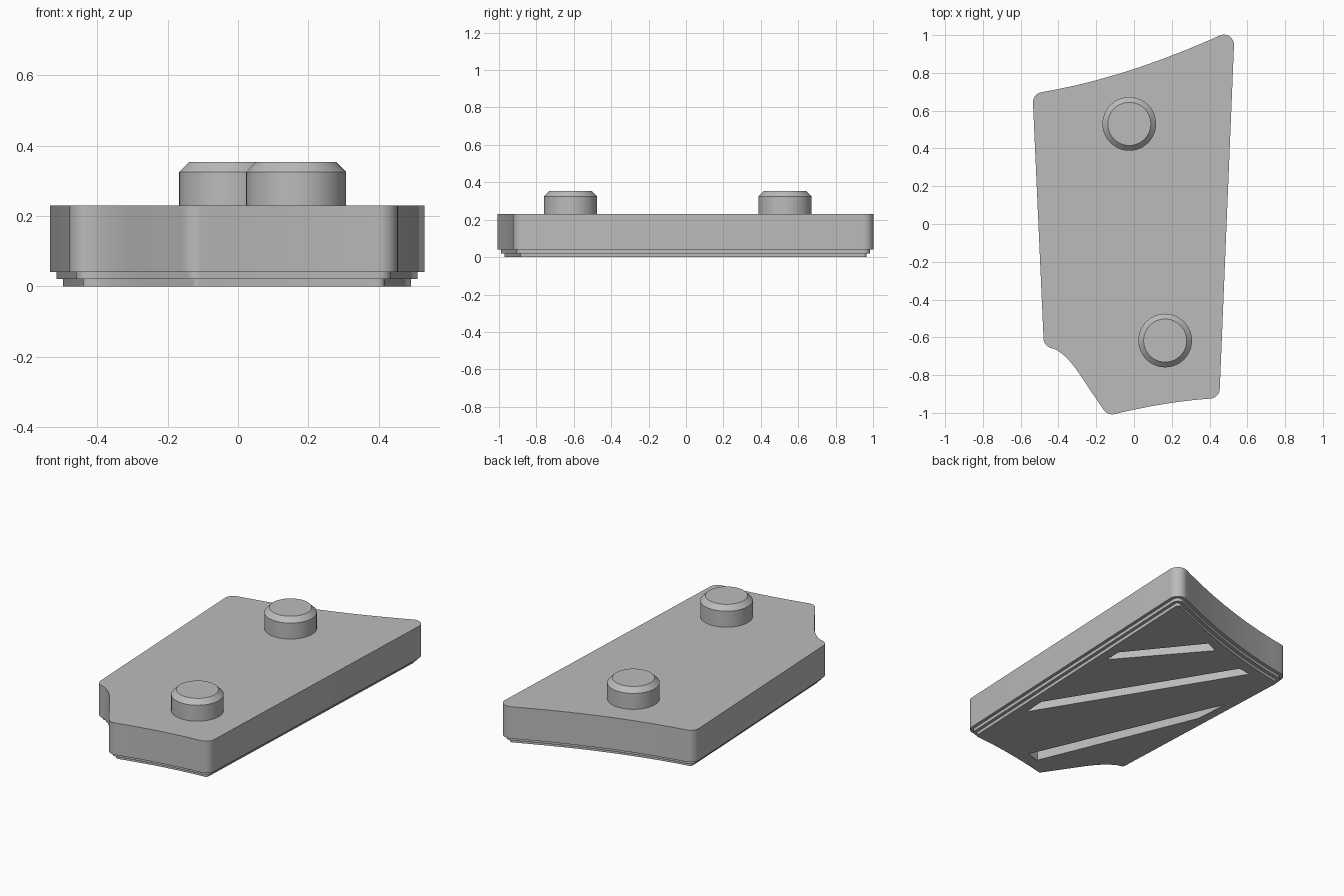
import bpy
import bmesh
import math
from mathutils import Vector

if "Cube" in bpy.data.objects:
    bpy.data.objects.remove(bpy.data.objects["Cube"], do_unlink=True)

grey = bpy.data.materials.new("plain grey")
grey.use_nodes = True
GREY = (0.5, 0.5, 0.5, 1)
grey.diffuse_color = GREY
grey.node_tree.nodes["Principled BSDF"].inputs["Base Color"].default_value = GREY


def bezier(a, b, c, steps):
    """Points of a quadratic curve, without its last point."""
    a, b, c = Vector(a), Vector(b), Vector(c)
    return [a * (1 - t) ** 2 + b * 2 * t * (1 - t) + c * t * t
            for t in (i / steps for i in range(steps))]


def fillet(prev, corner, nxt, radius, steps=8):
    """Round one convex corner with a circular arc."""
    d1, d2 = (prev - corner).normalized(), (nxt - corner).normalized()
    half = d1.angle(d2) / 2
    centre = corner + (d1 + d2).normalized() * radius / math.sin(half)
    start = corner + d1 * radius / math.tan(half) - centre
    end = corner + d2 * radius / math.tan(half) - centre
    sweep = math.pi - 2 * half
    return [centre + (start * math.sin((1 - t) * sweep) + end * math.sin(t * sweep)) / math.sin(sweep)
            for t in (i / steps for i in range(steps + 1))]


def inset(points, amount):
    """Move a counter-clockwise outline inwards."""
    out = []
    for i, p in enumerate(points):
        e1 = (p - points[i - 1]).normalized()
        e2 = (points[(i + 1) % len(points)] - p).normalized()
        n1, n2 = Vector((-e1.y, e1.x)), Vector((-e2.y, e2.x))
        m = (n1 + n2).normalized()
        out.append(p + m * amount / m.dot(n1))
    return out


def loft(name, layers):
    """Skin a stack of (outline, height) rings and cap both ends."""
    bm = bmesh.new()
    rings = [[bm.verts.new((p[0], p[1], z)) for p in ring] for ring, z in layers]
    count = len(rings[0])
    for low, high in zip(rings, rings[1:]):
        for i in range(count):
            j = (i + 1) % count
            bm.faces.new((low[i], low[j], high[j], high[i]))
    bm.faces.new(rings[0][::-1])
    bm.faces.new(rings[-1])
    bmesh.ops.recalc_face_normals(bm, faces=bm.faces)
    mesh = bpy.data.meshes.new(name)
    bm.to_mesh(mesh)
    bm.free()
    mesh.materials.append(grey)
    obj = bpy.data.objects.new(name, mesh)
    bpy.context.collection.objects.link(obj)
    return obj


def activate(obj):
    bpy.ops.object.select_all(action="DESELECT")
    obj.select_set(True)
    bpy.context.view_layer.objects.active = obj


def smooth(obj):
    activate(obj)
    bpy.ops.object.shade_smooth_by_angle(angle=math.radians(25))


# Plate outline: straight sides, bowed ends and a scooped corner
back_left, back_right = (-0.537, 0.69), (0.533, 1.034)
front_left, front_right = (-0.14, -1.015), (0.452, -0.922)
notch = (-0.477, -0.648)
scoop = bezier((-0.42, -0.662), (-0.36, -0.69), (-0.295, -0.785), 8) + [Vector((-0.295, -0.785))]
path = ([Vector(back_left), Vector(notch)] + scoop
        + bezier(front_left, (0.19, -0.933), front_right, 8)
        + [Vector(front_right)]
        + bezier(back_right, (-0.04, 0.765), back_left, 9))
corners = [Vector(c) for c in (back_left, back_right, front_left, front_right, notch)]

outline = []
for i, p in enumerate(path):
    if any((p - c).length < 1e-5 for c in corners):
        outline += fillet(path[i - 1], p, path[(i + 1) % len(path)], 0.054)
    else:
        outline.append(p)

# Plate body with two small steps around its foot
foot, step = inset(outline, 0.038), inset(outline, 0.019)
plate = loft("plate", [(foot, 0), (foot, 0.02), (step, 0.02), (step, 0.04),
                       (outline, 0.04), (outline, 0.23)])

# Diagonal slots cut into the underside
slots = [
    [(0.404, 0.243), (0.406, 0.347), (0.084, 0.747), (0.003, 0.712)],
    [(0.374, -0.497), (0.38, -0.356), (-0.232, 0.643), (-0.315, 0.635)],
    [(-0.023, -0.872), (0.059, -0.852), (-0.43, 0.285), (-0.415, 0.07)],
]
for corners_of_slot in slots:
    cutter = loft("slot_cutter", [(corners_of_slot, -0.05), (corners_of_slot, 0.08)])
    cutter.hide_render = True
    cut = plate.modifiers.new("slot", "BOOLEAN")
    cut.operation = "DIFFERENCE"
    cut.solver = "EXACT"
    cut.object = cutter
    activate(plate)
    bpy.ops.object.modifier_apply(modifier=cut.name)
    bpy.data.objects.remove(cutter, do_unlink=True)
smooth(plate)


# Chamfered round pegs on top
def circle(x, y, radius, sides=48):
    return [(x + radius * math.cos(math.tau * i / sides),
             y + radius * math.sin(math.tau * i / sides)) for i in range(sides)]


for name, x, y in (("back_peg", -0.025, 0.53), ("front_peg", 0.165, -0.617)):
    wide, narrow = circle(x, y, 0.142), circle(x, y, 0.114)
    smooth(loft(name, [(wide, 0.225), (wide, 0.325), (narrow, 0.353)]))
